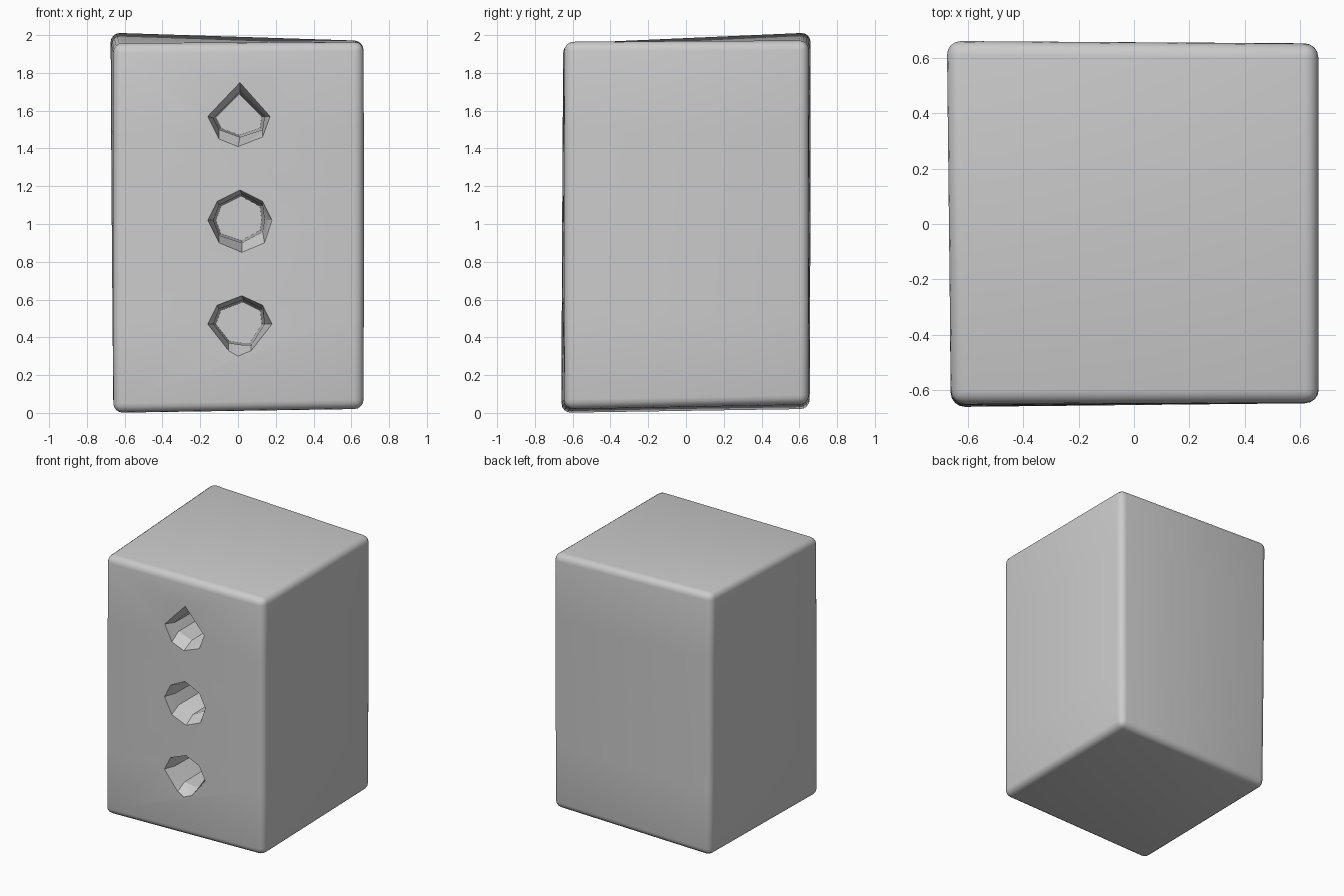
import bpy, bmesh
from mathutils import Vector

cube = bpy.data.objects.get("Cube")
if cube:
    bpy.data.objects.remove(cube, do_unlink=True)

clay = bpy.data.materials.new("light_grey")
clay.use_nodes = True
GREY = (0.6, 0.6, 0.6, 1)
clay.diffuse_color = GREY
clay.node_tree.nodes["Principled BSDF"].inputs["Base Color"].default_value = GREY


def loft(name, rings):
    """Closed solid through rings that have equal point counts."""
    bm = bmesh.new()
    loops = [[bm.verts.new(p) for p in ring] for ring in rings]
    n = len(loops[0])
    for a, b in zip(loops, loops[1:]):
        for i in range(n):
            j = (i + 1) % n
            bm.faces.new((a[i], a[j], b[j], b[i]))
    bm.faces.new(loops[0])
    bm.faces.new(loops[-1])
    bmesh.ops.recalc_face_normals(bm, faces=bm.faces)
    mesh = bpy.data.meshes.new(name)
    bm.to_mesh(mesh)
    bm.free()
    mesh.materials.append(clay)
    obj = bpy.data.objects.new(name, mesh)
    bpy.context.collection.objects.link(obj)
    return obj


def apply(obj, mod):
    bpy.ops.object.select_all(action='DESELECT')
    bpy.context.view_layer.objects.active = obj
    obj.select_set(True)
    bpy.ops.object.modifier_apply(modifier=mod.name)


# Slightly uneven block: corners run front left to back left
base = [Vector(p) for p in [(-.66, -.66, 0), (.665, -.645, .02), (.66, .65, .045), (-.66, .655, .02)]]
crown = [Vector(p) for p in [(-.66, -.65, 1.955), (.665, -.645, 1.965), (.665, .65, 1.97), (-.675, .66, 2.015)]]
rings = []
for t in (0, .25, .5, .75, 1):
    bulge = 1 + .008 * t * (1 - t)
    ring = [a.lerp(b, t) for a, b in zip(base, crown)]
    rings.append([(p.x * bulge, p.y * bulge, p.z) for p in ring])
block = loft("block", rings)
bevel = block.modifiers.new("rounded_edges", 'BEVEL')
bevel.width = .05
bevel.segments = 4
bevel.limit_method = 'ANGLE'
apply(block, bevel)

# Hole outlines relative to each centre: lip, then tunnel
holes = [
    (1.57,
     [(.01, .18), (.17, 0), (.13, -.11), (0, -.16), (-.1, -.12), (-.16, 0)],
     [(.01, .13), (.14, 0), (.13, -.07), (.01, -.11), (-.1, -.07), (-.13, -.01)]),
    (1.02,
     [(.01, .16), (.13, .1), (.18, 0), (.14, -.12), (.02, -.17), (-.1, -.12), (-.16, 0), (-.11, .1)],
     [(.02, .14), (.13, .08), (.14, 0), (.13, -.06), (.02, -.12), (-.1, -.08), (-.13, 0), (-.1, .08)]),
    (.47,
     [(.02, .15), (.13, .1), (.18, 0), (.07, -.14), (0, -.17), (-.05, -.14), (-.16, 0), (-.11, .1)],
     [(.03, .13), (.13, .08), (.14, 0), (.07, -.11), (.02, -.11), (-.05, -.1), (-.13, 0), (-.1, .08)]),
]
for i, (height, lip, tunnel) in enumerate(holes):
    def section(points, y, scale=1):
        return [(x * scale, y, height + z * scale) for x, z in points]
    cutter = loft(f"hole_cutter_{i}", [section(lip, -.8), section(lip, -.65),
                                       section(tunnel, -.57), section(tunnel, .1, .9)])
    cutter.hide_render = True
    cut = block.modifiers.new("hole", 'BOOLEAN')
    cut.operation = 'DIFFERENCE'
    cut.solver = 'EXACT'
    cut.object = cutter
    apply(block, cut)
    bpy.data.objects.remove(cutter, do_unlink=True)

bpy.ops.object.select_all(action='DESELECT')
block.select_set(True)
bpy.context.view_layer.objects.active = block
bpy.ops.object.shade_smooth_by_angle(angle=.5)
